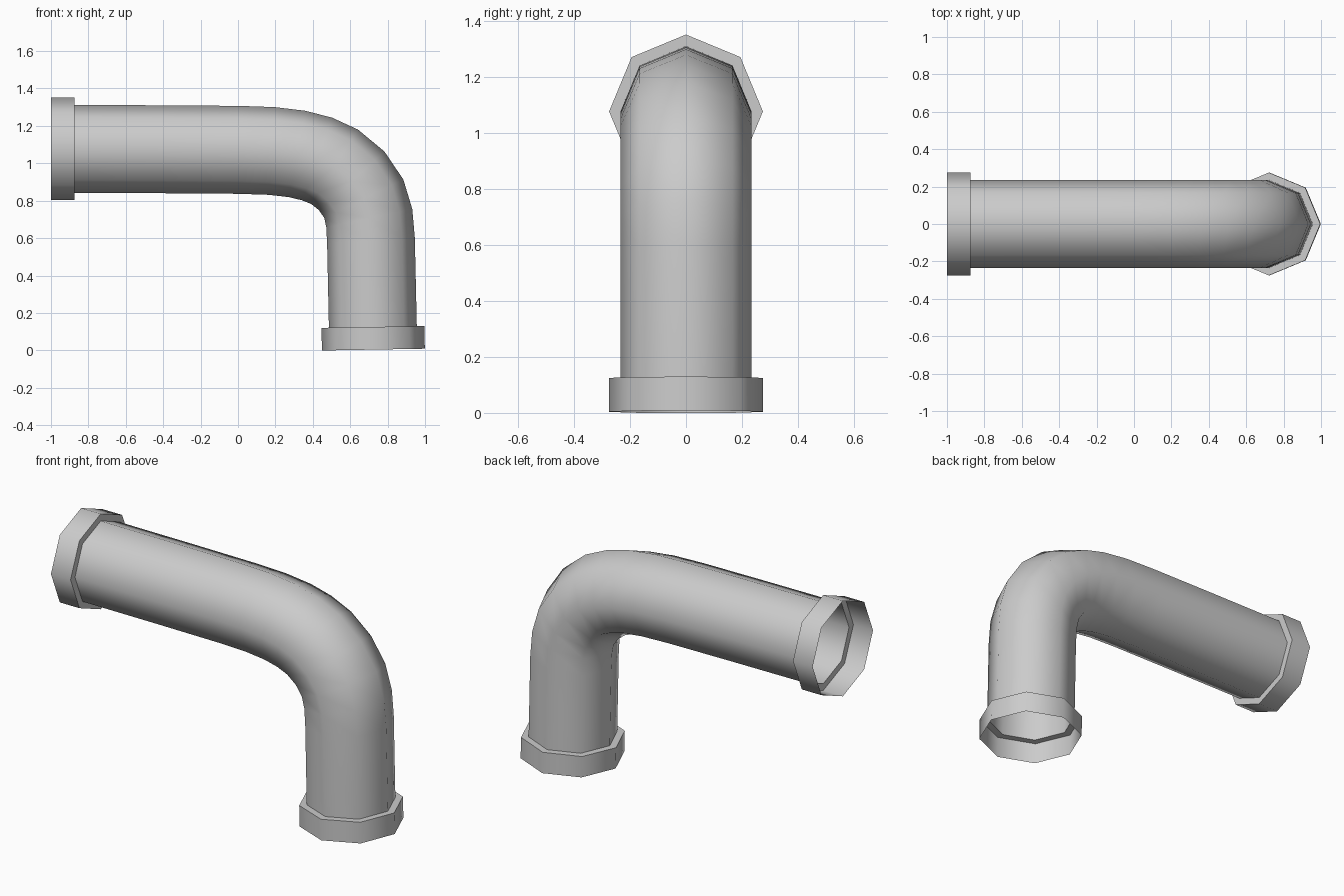
import bpy, bmesh, math
from mathutils import Vector

if "Cube" in bpy.data.objects:
    bpy.data.objects.remove(bpy.data.objects["Cube"])

SIDES = 8
R_COLLAR, R_PIPE = 0.275, 0.235

# Stations along the centreline: x, z, heading below horizontal (deg), radius
stations = [
    # open collar at the left end, stepping down to the pipe
    (-1.0, 1.078, 0, R_COLLAR), (-0.875, 1.078, 0, R_COLLAR), (-0.875, 1.077, 0, R_PIPE),
    # pipe with its bend
    (-0.4, 1.075, 0.4, R_PIPE), (0.0, 1.072, 1.5, R_PIPE), (0.18, 1.066, 4, R_PIPE),
    (0.316, 1.050, 11, R_PIPE), (0.423, 1.023, 20, R_PIPE), (0.517, 0.981, 32, R_PIPE),
    (0.608, 0.906, 48, R_PIPE), (0.673, 0.810, 64, R_PIPE), (0.702, 0.706, 78, R_PIPE),
    (0.711, 0.584, 86, R_PIPE),
    # step out to the open collar at the foot
    (0.721, 0.125, 89, R_PIPE), (0.721, 0.125, 89, R_COLLAR), (0.724, 0.004, 89, R_COLLAR),
]

# Sweep an octagonal ring through every station
bm = bmesh.new()
rings = []
for x, z, deg, r in stations:
    a = math.radians(deg)
    c, n, side = Vector((x, 0, z)), Vector((math.sin(a), 0, math.cos(a))), Vector((0, 1, 0))
    ring = []
    for j in range(SIDES):
        t = j * math.tau / SIDES
        ring.append(bm.verts.new(c + r * (math.cos(t) * n + math.sin(t) * side)))
    rings.append(ring)
for a, b in zip(rings, rings[1:]):
    for j in range(SIDES):
        k = (j + 1) % SIDES
        bm.faces.new((a[j], b[j], b[k], a[k]))

mesh = bpy.data.meshes.new("elbow_pipe")
bm.to_mesh(mesh)
bm.free()
pipe = bpy.data.objects.new("elbow_pipe", mesh)
bpy.context.collection.objects.link(pipe)

# Smooth around the pipe, sharp at the collar steps
bpy.context.view_layer.objects.active = pipe
pipe.select_set(True)
bpy.ops.object.shade_smooth_by_angle(angle=math.radians(60))
